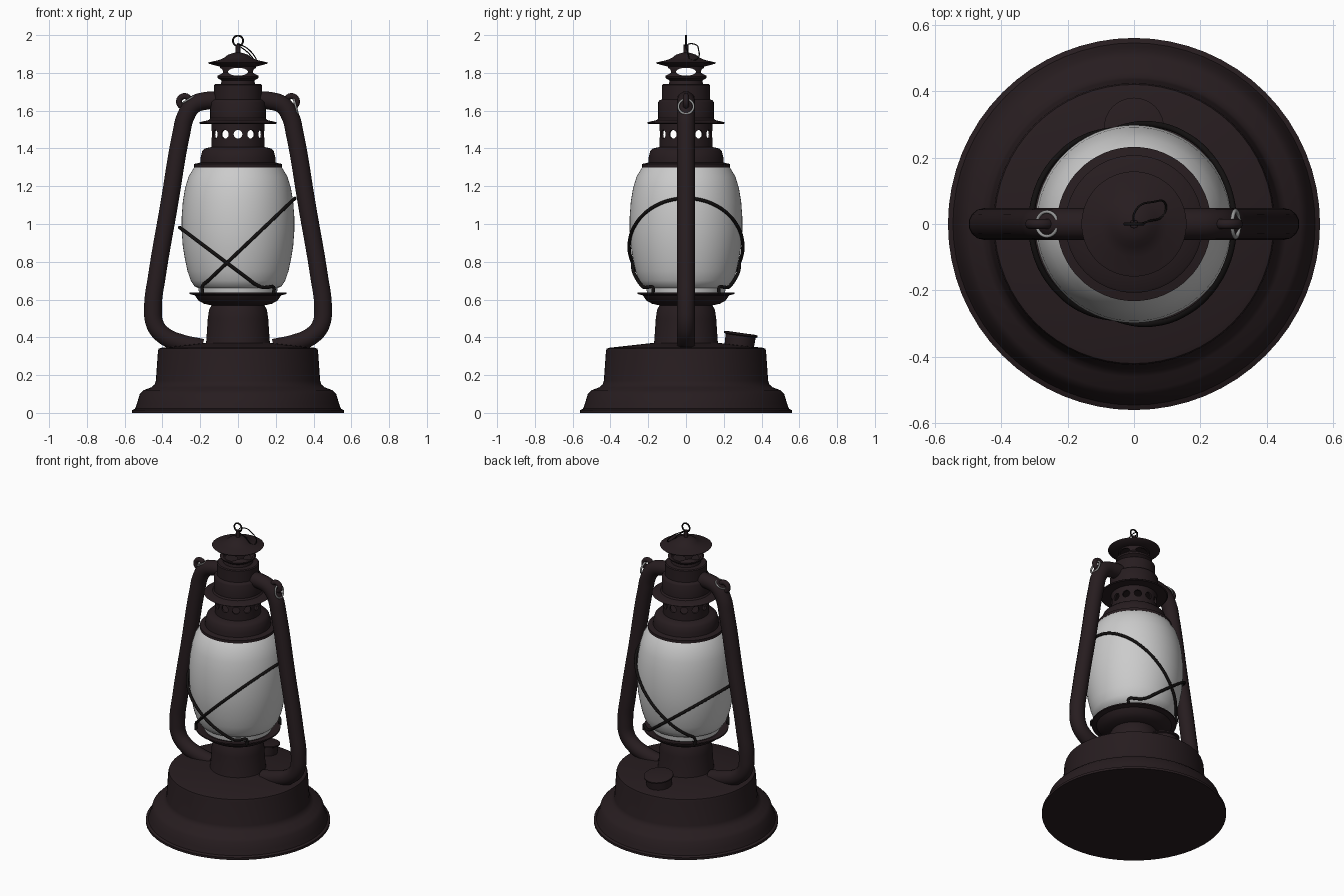
import bpy, bmesh, math
from mathutils import Matrix, Vector

if "Cube" in bpy.data.objects:
    bpy.data.objects.remove(bpy.data.objects["Cube"])


def material(name, col):
    m = bpy.data.materials.new(name)
    m.diffuse_color = (*col, 1)
    m.use_nodes = True
    m.node_tree.nodes["Principled BSDF"].inputs["Base Color"].default_value = m.diffuse_color
    return m


IRON = material("dark_iron", (0.02, 0.012, 0.014))
WIRE = material("black_wire", (0.006, 0.005, 0.005))
STEEL = material("steel", (0.3, 0.3, 0.3))


def finish(ob, mat, angle=35):
    bpy.ops.object.select_all(action='DESELECT')
    ob.select_set(True)
    bpy.context.view_layer.objects.active = ob
    if ob.type == 'CURVE':
        bpy.ops.object.convert(target='MESH')
        ob = bpy.context.object
    bpy.ops.object.shade_smooth_by_angle(angle=math.radians(angle))
    if mat:
        ob.data.materials.clear()
        ob.data.materials.append(mat)
    return ob


def from_bmesh(name, bm):
    me = bpy.data.meshes.new(name)
    bm.to_mesh(me)
    bm.free()
    ob = bpy.data.objects.new(name, me)
    bpy.context.collection.objects.link(ob)
    return ob


def lathe(name, profile, mat=IRON, closed=False, seg=64):
    """Revolve an (r, z) profile round the z axis."""
    bm = bmesh.new()
    rings = [[bm.verts.new((r * math.cos(2 * math.pi * i / seg), r * math.sin(2 * math.pi * i / seg), z))
              for i in range(seg)] for r, z in profile]
    pairs = list(zip(rings, rings[1:])) + ([(rings[-1], rings[0])] if closed else [])
    for a, b in pairs:
        for i in range(seg):
            j = (i + 1) % seg
            bm.faces.new((a[i], a[j], b[j], b[i]))
    bmesh.ops.remove_doubles(bm, verts=bm.verts, dist=1e-5)
    bmesh.ops.recalc_face_normals(bm, faces=bm.faces)
    return finish(from_bmesh(name, bm), mat)


def tube(name, pts, radius, mat, cyclic=False, res=8):
    cu = bpy.data.curves.new(name, 'CURVE')
    cu.dimensions = '3D'
    cu.bevel_depth, cu.bevel_resolution, cu.resolution_u = radius, 5, res
    cu.use_fill_caps = True
    sp = cu.splines.new('BEZIER')
    sp.bezier_points.add(len(pts) - 1)
    for p, co in zip(sp.bezier_points, pts):
        p.co = co
        p.handle_left_type = p.handle_right_type = 'AUTO'
    sp.use_cyclic_u = cyclic
    ob = bpy.data.objects.new(name, cu)
    bpy.context.collection.objects.link(ob)
    return finish(ob, mat)


def ring(name, loc, rot, major, minor, mat):
    bpy.ops.mesh.primitive_torus_add(location=loc, rotation=[math.radians(a) for a in rot],
                                     major_radius=major, minor_radius=minor,
                                     major_segments=32, minor_segments=10)
    bpy.context.object.name = name
    return finish(bpy.context.object, mat, 60)


def punch(ob, count, dist, z, half_w, half_h):
    """Cut a ring of oval holes through a thin round wall."""
    bm = bmesh.new()
    for i in range(count):
        m = (Matrix.Rotation(2 * math.pi * i / count, 4, 'Z') @ Matrix.Translation((dist, 0, z))
             @ Matrix.Rotation(math.pi / 2, 4, 'Y') @ Matrix.Diagonal((half_h, half_w, 1, 1)))
        bmesh.ops.create_cone(bm, cap_ends=True, segments=24, radius1=1, radius2=1, depth=0.07, matrix=m)
    cutter = from_bmesh("hole_cutter", bm)
    cutter.hide_render = True
    mod = ob.modifiers.new("holes", 'BOOLEAN')
    mod.operation, mod.solver, mod.object = 'DIFFERENCE', 'EXACT', cutter
    bpy.context.view_layer.objects.active = ob
    bpy.ops.object.modifier_apply(modifier=mod.name)
    bpy.data.objects.remove(cutter)
    finish(ob, None)


# fuel tank base
lathe("base_tank", [(0, 0), (0.56, 0), (0.56, 0.015), (0.545, 0.022), (0.535, 0.05), (0.52, 0.1),
                    (0.5, 0.12), (0.46, 0.135), (0.442, 0.15), (0.435, 0.17), (0.424, 0.325),
                    (0.42, 0.34), (0.405, 0.345), (0.18, 0.37), (0, 0.375)])

# filler cap, tilted outward at the back
cap = lathe("filler_cap", [(0, -0.06), (0.077, -0.06), (0.08, 0.03), (0.09, 0.035),
                           (0.09, 0.043), (0.08, 0.046), (0, 0.046)], seg=40)
cap.location = (0, 0.285, 0.378)
cap.rotation_euler = (math.radians(-8), 0, 0)

# burner column and bowl
lathe("burner_column", [(0.175, 0.355), (0.168, 0.38), (0.16, 0.5), (0.153, 0.545), (0.14, 0.57), (0, 0.575)])
lathe("burner_bowl", [(0, 0.565), (0.13, 0.567), (0.18, 0.578), (0.21, 0.595), (0.228, 0.622), (0.258, 0.63),
                      (0.258, 0.638), (0.225, 0.638), (0.21, 0.63), (0, 0.63)])

# glass globe
GLASS = [(0.205, 0.625), (0.21, 0.66), (0.23, 0.67), (0.25, 0.7), (0.267, 0.75), (0.28, 0.81), (0.292, 0.88),
         (0.298, 0.96), (0.298, 1.04), (0.292, 1.12), (0.28, 1.19), (0.262, 1.25), (0.235, 1.295), (0.22, 1.315)]
lathe("glass_globe", GLASS, None)


def glass_radius(z):
    for (r0, z0), (r1, z1) in zip(GLASS, GLASS[1:]):
        if z0 <= z <= z1:
            return r0 + (r1 - r0) * (z - z0) / (z1 - z0)
    return GLASS[0][0]


# two crossing guard wires hugging the glass
for name, side, z0, slope in (("guard_wire_right", 1, 0.85, 0.95), ("guard_wire_left", -1, 0.75, 0.75)):
    pts, end = [], math.radians(137)
    for i in range(33):
        a = -end + 2 * end * i / 32
        r = 0.28
        for _ in range(6):
            z = max(0.665, z0 + slope * r * math.cos(a))
            r = 0.5 * r + 0.5 * (max(glass_radius(z), 0.245) + 0.012)
        pts.append((side * r * math.cos(a), r * math.sin(a), z))
    feet = [(p[0], p[1], 0.63) for p in (pts[0], pts[-1])]
    tube(name, [feet[0]] + pts + [feet[1]], 0.009, WIRE, res=3)

# globe cap
lathe("globe_cap", [(0.2, 1.3), (0.232, 1.3), (0.232, 1.318), (0.2, 1.325), (0.198, 1.35), (0.19, 1.385),
                    (0.175, 1.4), (0.13, 1.41), (0, 1.41)])
# perforated collar
collar = lathe("vent_collar", [(0.14, 1.4), (0.14, 1.54), (0.128, 1.54), (0.128, 1.4)], closed=True, seg=72)
punch(collar, 12, 0.14, 1.475, 0.023, 0.023)
# wide flange and chimney
lathe("chimney", [(0, 1.53), (0.2, 1.53), (0.207, 1.535), (0.2, 1.54), (0.155, 1.55), (0.147, 1.56), (0.147, 1.645),
                  (0.14, 1.655), (0.128, 1.66), (0.128, 1.735), (0.122, 1.74), (0.09, 1.742),
                  (0.085, 1.765), (0, 1.765)])
# vented crown under the hood
crown = lathe("vent_crown", [(0.08, 1.755), (0.107, 1.772), (0.11, 1.782), (0.095, 1.8), (0.095, 1.84),
                             (0.085, 1.84), (0.085, 1.8), (0.098, 1.783), (0.08, 1.766)], closed=True, seg=72)
punch(crown, 4, 0.1, 1.806, 0.053, 0.021)
# hood with stem
lathe("hood", [(0, 1.838), (0.1, 1.834), (0.152, 1.848), (0.158, 1.854), (0.15, 1.857), (0.1, 1.868), (0.07, 1.882),
               (0.055, 1.895), (0.03, 1.904), (0.013, 1.908), (0.012, 1.95), (0, 1.953)])
ring("lift_ring", (0, 0, 1.97), (90, 0, 0), 0.027, 0.005, WIRE)
tube("loose_loop", [(0, 0.01, 1.95), (0.012, 0.05, 1.95), (0.055, 0.066, 1.925), (0.095, 0.06, 1.875),
                    (0.09, 0.03, 1.868), (0.05, 0.01, 1.91)], 0.003, WIRE, True)

# side frame tubes, handle ears and steel rings
for s, side in ((-1, "left"), (1, "right")):
    path = [(0.19, 0.345), (0.31, 0.372), (0.39, 0.408), (0.438, 0.465), (0.45, 0.56), (0.43, 0.72),
            (0.365, 1.1), (0.3, 1.48), (0.277, 1.57), (0.235, 1.63), (0.17, 1.652), (0.1, 1.655)]
    tube("frame_tube_" + side, [(s * x, 0, z) for x, z in path], 0.048, IRON)
    ring("handle_ear_" + side, (s * 0.283, 0, 1.648), (90, 0, 0), 0.029, 0.016, IRON)
ring("steel_ring_left", (-0.262, 0, 1.66), (0, -32, 0), 0.037, 0.005, STEEL)
ring("steel_ring_right", (0.306, 0, 1.622), (0, 75, 0), 0.04, 0.006, STEEL)
